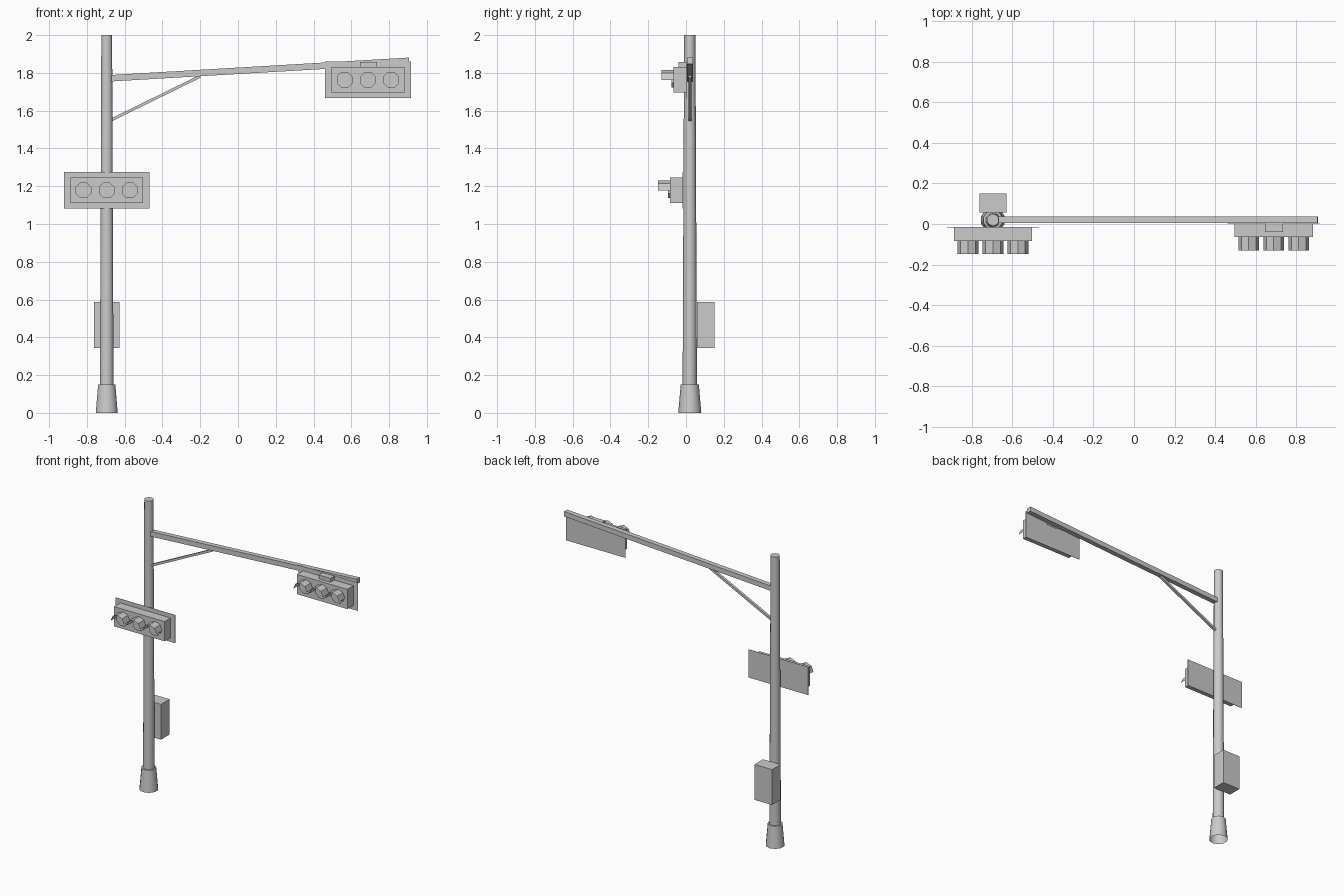
import bpy, bmesh
from math import pi, cos, sin, radians
from mathutils import Vector, Matrix

cube = bpy.data.objects.get("Cube")
if cube:
    bpy.data.objects.remove(cube, do_unlink=True)

grey = bpy.data.materials.new("galvanised grey")
grey.use_nodes = True
grey.diffuse_color = (0.6, 0.6, 0.6, 1)
grey.node_tree.nodes["Principled BSDF"].inputs["Base Color"].default_value = (0.6, 0.6, 0.6, 1)


def finish(name, bm, smooth=False):
    mesh = bpy.data.meshes.new(name)
    bm.to_mesh(mesh)
    bm.free()
    obj = bpy.data.objects.new(name, mesh)
    bpy.context.collection.objects.link(obj)
    mesh.materials.append(grey)
    if smooth:
        bpy.ops.object.select_all(action="DESELECT")
        obj.select_set(True)
        bpy.context.view_layer.objects.active = obj
        bpy.ops.object.shade_smooth_by_angle(angle=radians(50))
    return obj


def box(name, low, high):
    low, high = Vector(low), Vector(high)
    bm = bmesh.new()
    bmesh.ops.create_cube(bm, size=1)
    bmesh.ops.scale(bm, vec=high - low, verts=bm.verts)
    bmesh.ops.translate(bm, vec=(low + high) / 2, verts=bm.verts)
    return finish(name, bm)


def beam(name, start, end, width, height):
    """Rectangular bar between two points in an x-z plane."""
    start, end = Vector(start), Vector(end)
    along = end - start
    bm = bmesh.new()
    bmesh.ops.create_cube(bm, size=1)
    bmesh.ops.scale(bm, vec=(along.length, width, height), verts=bm.verts)
    turn = Vector((1, 0, 0)).rotation_difference(along).to_matrix()
    bmesh.ops.rotate(bm, matrix=turn, verts=bm.verts)
    bmesh.ops.translate(bm, vec=(start + end) / 2, verts=bm.verts)
    return finish(name, bm)


def taper(name, z0, z1, r0, r1, open_bottom=False):
    """Tapered round tube on the pole axis."""
    bm = bmesh.new()
    bmesh.ops.create_cone(bm, cap_ends=True, segments=10, radius1=r0, radius2=r1, depth=z1 - z0)
    bmesh.ops.translate(bm, vec=(POLE_X, POLE_Y, (z0 + z1) / 2), verts=bm.verts)
    if open_bottom:
        caps = [f for f in bm.faces if f.normal.z < -0.9]
        bmesh.ops.delete(bm, geom=caps, context="FACES_ONLY")
    return finish(name, bm, smooth=True)


def lens(name, x, y, z):
    bm = bmesh.new()
    bmesh.ops.create_cone(bm, cap_ends=True, segments=8, radius1=0.045, radius2=0.045, depth=0.02)
    bmesh.ops.rotate(bm, matrix=Matrix.Rotation(pi / 8, 3, "Z"), verts=bm.verts)
    bmesh.ops.rotate(bm, matrix=Matrix.Rotation(pi / 2, 3, "X"), verts=bm.verts)
    bmesh.ops.translate(bm, vec=(x, y, z), verts=bm.verts)
    return finish(name, bm)


def visor(name, x, z, back, front):
    """Thin half-round hood over a lens."""
    bm = bmesh.new()
    rows = []
    for i in range(5):
        a = pi * i / 4
        px, pz = x + 0.051 * cos(a), z + 0.051 * sin(a)
        rows.append([bm.verts.new((px, y, pz)) for y in (back, front)])
    for a, b in zip(rows, rows[1:]):
        bm.faces.new((a[0], a[1], b[1], b[0]))
    bmesh.ops.recalc_face_normals(bm, faces=bm.faces)
    return finish(name, bm)


def signal(prefix, x, y, z):
    """Horizontal three-lens head; y is the backplate position."""
    box(prefix + "_backplate", (x - 0.227, y - 0.002, z - 0.097), (x + 0.227, y, z + 0.097))
    face = y - 0.068
    box(prefix + "_housing", (x - 0.193, face, z - 0.068), (x + 0.193, y - 0.001, z + 0.068))
    for i, part in enumerate(("right", "middle", "left")):
        lx = x + (i - 1) * 0.123
        lens(f"{prefix}_{part}_lens", lx, face - 0.002, z)
        visor(f"{prefix}_{part}_visor", lx, z, face, y - 0.133)


POLE_X, POLE_Y = -0.695, 0.02

# Pole and footing
taper("pole_base", 0, 0.15, 0.061, 0.048, open_bottom=True)
taper("pole", 0.14, 2, 0.038, 0.03)

# Mast arm and diagonal brace
beam("mast_arm", (-0.685, 0.021, 1.771), (0.905, 0.021, 1.864), 0.034, 0.034)
beam("arm_brace", (-0.675, 0.021, 1.549), (-0.2, 0.021, 1.782), 0.017, 0.015)

# Signal heads
signal("pole_signal", -0.695, -0.016, 1.178)
signal("arm_signal", 0.688, 0.003, 1.763)
box("arm_signal_bracket", (0.645, -0.04, 1.825), (0.735, 0.005, 1.858))

# Control cabinet behind the pole
box("control_cabinet", (-0.762, 0.057, 0.343), (-0.628, 0.15, 0.587))
